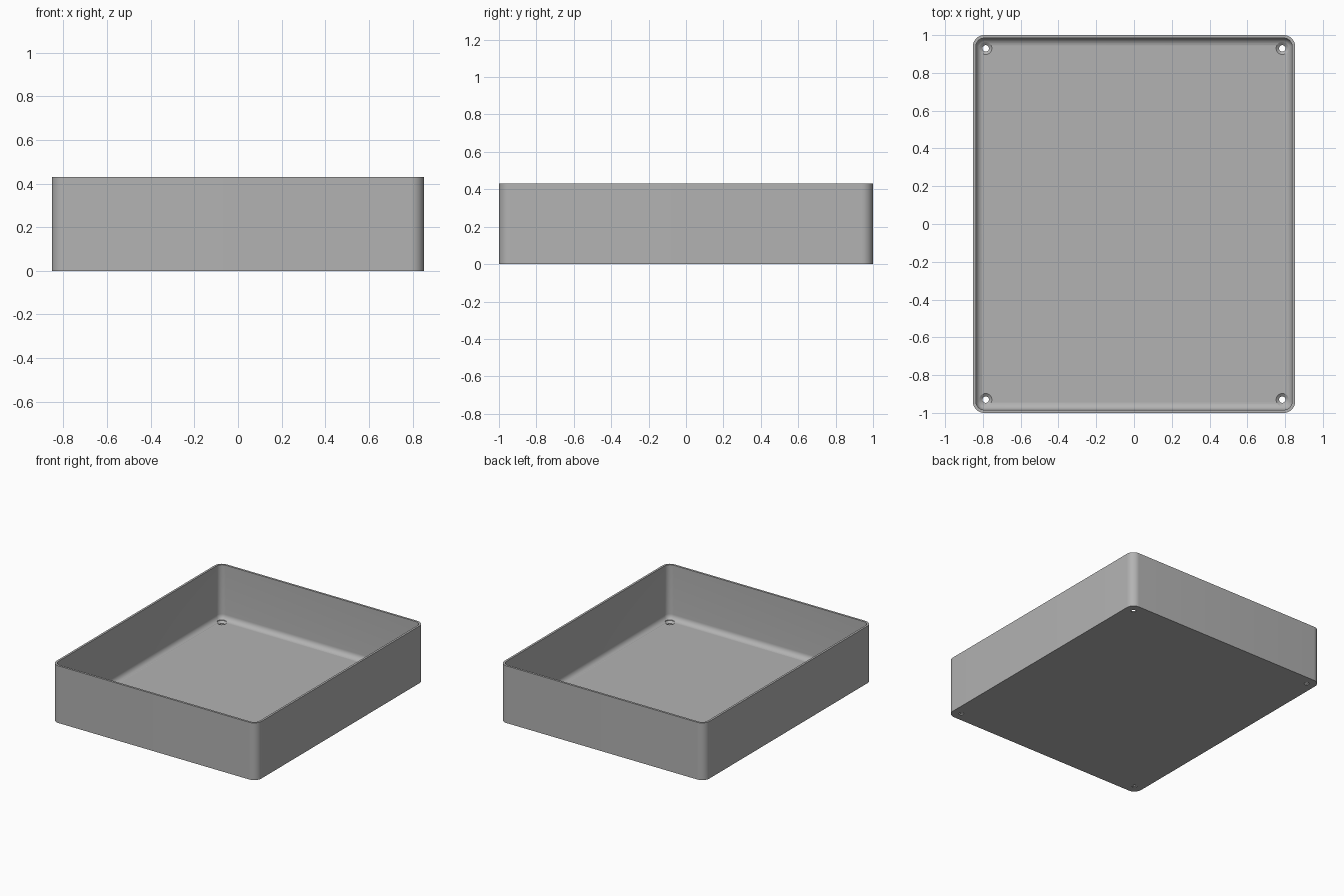
import bpy, bmesh, math

cube = bpy.data.objects.get("Cube")
if cube:
    bpy.data.objects.remove(cube, do_unlink=True)

HALF_X, HALF_Y, HEIGHT = 0.853, 1.0, 0.43
CORNER, WALL, FLOOR, FILLET = 0.06, 0.016, 0.02, 0.04
STEPS = 10

grey = bpy.data.materials.new("grey plastic")
grey.use_nodes = True
colour = (0.45, 0.45, 0.45, 1)
grey.diffuse_color = colour
grey.node_tree.nodes["Principled BSDF"].inputs["Base Color"].default_value = colour


def rounded_loop(bm, inset, z):
    """Ring of vertices around a rounded rectangle, moved inward by inset."""
    r = max(CORNER - inset, 0.004)
    cx, cy = HALF_X - inset - r, HALF_Y - inset - r
    ring = []
    for q, (sx, sy) in enumerate([(1, 1), (-1, 1), (-1, -1), (1, -1)]):
        for i in range(STEPS + 1):
            a = math.pi / 2 * (q + i / STEPS)
            ring.append(bm.verts.new((sx * cx + r * math.cos(a), sy * cy + r * math.sin(a), z)))
    return ring


def make_object(name, bm):
    bmesh.ops.recalc_face_normals(bm, faces=bm.faces)
    mesh = bpy.data.meshes.new(name)
    bm.to_mesh(mesh)
    bm.free()
    mesh.materials.append(grey)
    obj = bpy.data.objects.new(name, mesh)
    bpy.context.collection.objects.link(obj)
    return obj


# Tray shell: outer wall, rim, inner wall, filleted floor
profile = [(0, 0), (0, HEIGHT), (WALL, HEIGHT)]
for i in range(9):
    a = math.pi / 2 * i / 8
    profile.append((WALL + FILLET * (1 - math.cos(a)), FLOOR + FILLET * (1 - math.sin(a))))
bm = bmesh.new()
rings = [rounded_loop(bm, inset, z) for inset, z in profile]
for low, high in zip(rings, rings[1:]):
    for i in range(len(low)):
        j = (i + 1) % len(low)
        bm.faces.new((low[i], low[j], high[j], high[i]))
bm.faces.new(rings[0])
bm.faces.new(rings[-1])
tray = make_object("tray", bm)

# Countersunk screw hole cutters in the four corners
bm = bmesh.new()
hole_profile = [(0.017, -0.02), (0.017, 0.008), (0.034, 0.021), (0.034, 0.1)]
for sx in (-1, 1):
    for sy in (-1, 1):
        loops = []
        for r, z in hole_profile:
            loops.append([bm.verts.new((sx * 0.785 + r * math.cos(math.tau * k / 32),
                                        sy * 0.93 + r * math.sin(math.tau * k / 32), z))
                          for k in range(32)])
        for low, high in zip(loops, loops[1:]):
            for k in range(32):
                n = (k + 1) % 32
                bm.faces.new((low[k], low[n], high[n], high[k]))
        bm.faces.new(loops[0])
        bm.faces.new(loops[-1])
cutter = make_object("screw_hole_cutter", bm)
cutter.hide_render = True
cutter.hide_set(True)

cut = tray.modifiers.new("screw holes", "BOOLEAN")
cut.operation = "DIFFERENCE"
cut.solver = "EXACT"
cut.object = cutter

# Smooth the rounded walls and keep the rim sharp
bpy.ops.object.select_all(action="DESELECT")
tray.select_set(True)
bpy.context.view_layer.objects.active = tray
bpy.ops.object.modifier_apply(modifier=cut.name)
bpy.ops.object.shade_smooth_by_angle(angle=math.radians(30))
bpy.data.objects.remove(cutter, do_unlink=True)
